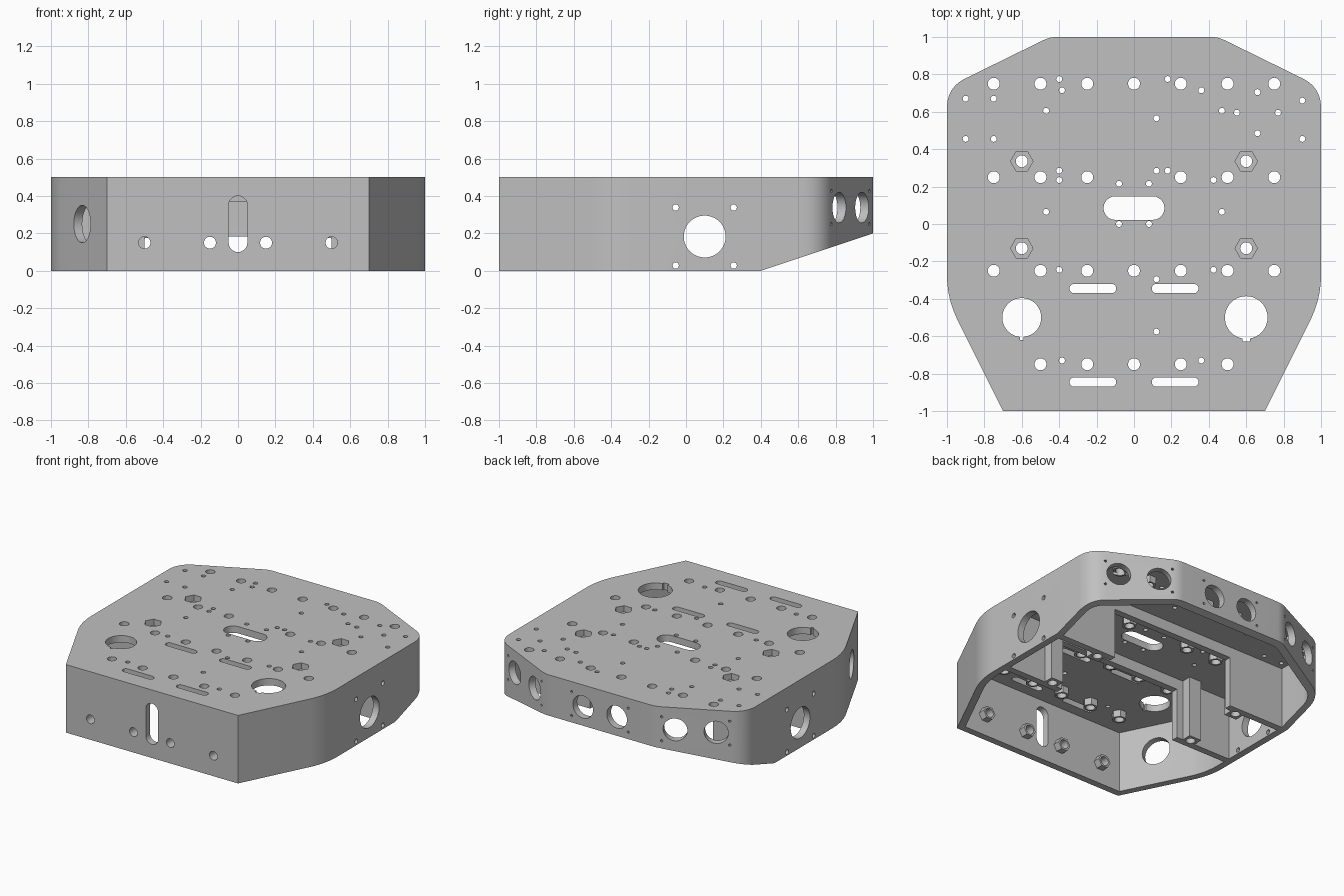
import bpy
import bmesh
from math import cos, sin, pi
from mathutils import Matrix, Vector

cube = bpy.data.objects.get("Cube")
if cube:
    bpy.data.objects.remove(cube, do_unlink=True)

grey = bpy.data.materials.new("plain_grey")
grey.use_nodes = True
COLOUR = (0.53, 0.53, 0.53, 1)
grey.diffuse_color = COLOUR
grey.node_tree.nodes["Principled BSDF"].inputs["Base Color"].default_value = COLOUR

WALL, HEIGHT = 0.05, 0.5
CEILING = HEIGHT - WALL


# Helpers: 2D profiles, prisms and booleans
def disc(r, n=32, cx=0, cy=0):
    return [(cx + r * cos(2 * pi * i / n), cy + r * sin(2 * pi * i / n)) for i in range(n)]


def rect(x0, x1, y0, y1):
    return [(x0, y0), (x1, y0), (x1, y1), (x0, y1)]


def slot(half, r, n=12):
    right = [(half + r * sin(pi * i / n), -r * cos(pi * i / n)) for i in range(n + 1)]
    return right + [(-x, -y) for x, y in right]


def prism(bm, profile, z0, z1, frame=Matrix()):
    low = [bm.verts.new(frame @ Vector((x, y, z0))) for x, y in profile]
    high = [bm.verts.new(frame @ Vector((x, y, z1))) for x, y in profile]
    faces = [bm.faces.new(low), bm.faces.new(high)]
    for i in range(len(low)):
        j = (i + 1) % len(low)
        faces.append(bm.faces.new((low[i], low[j], high[j], high[i])))
    bmesh.ops.recalc_face_normals(bm, faces=faces)


def at(x, y):
    return Matrix.Translation((x, y, 0))


def wall_frame(place, outward):
    # Local x runs along the wall, local y is up, local z points outward
    out, up = Vector(outward).normalized(), Vector((0, 0, 1))
    turn = Matrix((up.cross(out), up, out)).transposed().to_4x4()
    return Matrix.Translation(place) @ turn


def make(name, bm):
    mesh = bpy.data.meshes.new(name)
    bm.to_mesh(mesh)
    bm.free()
    obj = bpy.data.objects.new(name, mesh)
    bpy.context.collection.objects.link(obj)
    mesh.materials.append(grey)
    return obj


def combine(target, tool, operation):
    tool.hide_render = True
    mod = target.modifiers.new("combine", "BOOLEAN")
    mod.operation, mod.solver, mod.use_self = operation, "EXACT", True
    mod.object = tool
    graph = bpy.context.evaluated_depsgraph_get()
    mesh = bpy.data.meshes.new_from_object(target.evaluated_get(graph))
    target.modifiers.clear()
    target.data = mesh
    bpy.data.objects.remove(tool, do_unlink=True)


def rounded(corner, before, after, reach, n=10):
    c = Vector(corner)
    a = c + (Vector(before) - c).normalized() * reach
    b = c + (Vector(after) - c).normalized() * reach
    ts = [i / n for i in range(n + 1)]
    return [tuple(a * (1 - t) ** 2 + c * 2 * t * (1 - t) + b * t * t) for t in ts]


def inset(profile, d):
    result, n = [], len(profile)
    for i in range(n):
        p, q, r = (Vector(profile[(i + k) % n]) for k in (-1, 0, 1))
        e, f = (q - p).normalized(), (r - q).normalized()
        m, k = Vector((-e.y, e.x)), Vector((-f.y, f.x))
        result.append(tuple(q + (m + k) * d / (1 + m.dot(k))))
    return result


# Outline of the housing: straight nose, flared sides, chamfered back
nose, flare, shoulder, back = (0.7, -1), (1, -0.4), (1, 0.73), (0.45, 1)
half = [nose]
half += rounded(flare, nose, shoulder, 0.13)
half += rounded(shoulder, flare, back, 0.11)
half += rounded(back, shoulder, (0, 1), 0.04, 4)
outline = half + [(-x, y) for x, y in reversed(half)]

bm = bmesh.new()
prism(bm, outline, 0, HEIGHT)
housing = make("housing", bm)

bm = bmesh.new()
prism(bm, inset(outline, WALL), -0.1, CEILING)
combine(housing, make("cavity", bm), "DIFFERENCE")

# Threaded bolt positions
grid = [(x / 4, y) for y in (0.75, 0.25, -0.25, -0.75) for x in range(-3, 4)
        if not (y == 0.25 and x == 0) and not (y == -0.75 and abs(x) == 3)]
nose_bolts = [wall_frame((x, -1, 0.15), (0, -1, 0)) for x in (-0.5, -0.15, 0.15, 0.5)]
clamp_bolts = [(x, y) for x in (-0.6, 0.6) for y in (-0.13, 0.335)]

# Inner beams, motor walls, clamp posts and nut bosses
bm = bmesh.new()
for y0, y1 in ((-0.2, -0.15), (0.35, 0.4)):
    prism(bm, rect(-0.52, 0.52, y0, y1), 0.37, 0.47)
    for side in (-1, 1):
        ends = sorted((0.5 * side, 0.97 * side))
        prism(bm, rect(*ends, y0, y1), 0, 0.47)
for x, y in clamp_bolts:
    prism(bm, rect(-0.05, 0.05, -0.052, 0.052), 0, 0.47, at(x, y))
for x, y in grid:
    prism(bm, disc(0.05, 6), 0.4, 0.47, at(x, y))
for frame in nose_bolts:
    prism(bm, disc(0.05, 6), -0.1, -0.03, frame)
combine(housing, make("inner_supports", bm), "UNION")

# Holes through the deck
bm = bmesh.new()
for x, y in grid:
    prism(bm, disc(0.032, 20), 0.3, 0.6, at(x, y))
for x, y in clamp_bolts:
    prism(bm, disc(0.032, 20), -0.1, 0.6, at(x, y))
    prism(bm, disc(0.06, 6), 0.455, 0.6, at(x, y))
mirrored = [(0.9, 0.455), (0.47, 0.605), (0.47, 0.065), (0.08, 0.215), (0.08, 0)]
single = [(-0.9, 0.67), (-0.75, 0.67), (-0.75, 0.455), (-0.4, 0.775), (-0.385, 0.715),
          (0.18, 0.775), (0.36, 0.715), (0.12, 0.565), (0.55, 0.595), (0.66, 0.705),
          (0.66, 0.485), (0.77, 0.595), (0.9, 0.66), (-0.4, 0.285), (-0.4, 0.235),
          (0.12, 0.285), (0.18, 0.285), (0.425, 0.235), (-0.4, -0.245),
          (0.425, -0.245), (0.12, -0.295), (0.12, -0.575), (-0.385, -0.73), (0.36, -0.73)]
for x, y in single + mirrored + [(-x, y) for x, y in mirrored]:
    prism(bm, disc(0.016, 12), 0.35, 0.6, at(x, y))
prism(bm, slot(0.1, 0.063), 0.35, 0.6, at(0, 0.085))
for x in (-0.22, 0.22):
    for y in (-0.345, -0.845):
        prism(bm, slot(0.1, 0.025), 0.35, 0.6, at(x, y))
for x, r, notch in ((-0.6, 0.104, 0.01), (0.6, 0.114, 0.02)):
    prism(bm, disc(r, 40), 0.35, 0.6, at(x, -0.5))
    prism(bm, rect(-notch, notch, -r - 0.015, -r + 0.03), 0.34, 0.61, at(x, -0.5))

# Holes through the nose wall and the flared wall
for frame in nose_bolts:
    prism(bm, disc(0.032, 20), -0.15, 0.1, frame)
upright = Matrix.Rotation(pi / 2, 4, "Z")
nose_slot = wall_frame((0, -1, 0.25), (0, -1, 0)) @ upright
prism(bm, slot(0.1, 0.05), -0.1, 0.1, nose_slot)
prism(bm, disc(0.1, 40), -0.1, 0.1, wall_frame((-0.833, -0.734, 0.25), (-2, -1, 0)))

# Motor openings with four screw holes on each side
for side in (-1, 1):
    frame = wall_frame((side, 0.1, 0.183), (side, 0, 0))
    prism(bm, disc(0.112, 40), -0.1, 0.1, frame)
    for u in (-0.155, 0.155):
        for v in (-0.155, 0.155):
            prism(bm, disc(0.017, 12, u, v), -0.1, 0.1, frame)

# Paired sensor openings on the three back walls
for place, out in (((0, 1), (0, 1)), ((0.695, 0.88), (0.27, 0.55)), ((-0.695, 0.88), (-0.27, 0.55))):
    frame = wall_frame((*place, 0.338), (*out, 0))
    for s in (-1, 1):
        prism(bm, disc(0.082, 32, 0.138 * s), -0.12, 0.1, frame)
        for v in (-0.088, 0.088):
            prism(bm, disc(0.009, 8, 0.23 * s, v), -0.12, 0.1, frame)
combine(housing, make("holes", bm), "DIFFERENCE")

# Raised underside at the back
bm = bmesh.new()
side_on = Matrix(((0, 0, 1, 0), (1, 0, 0, 0), (0, 1, 0, 0), (0, 0, 0, 1)))
prism(bm, [(0.1, -0.1), (1.3, -0.1), (1.3, 0.3)], -1.5, 1.5, side_on)
combine(housing, make("underside_wedge", bm), "DIFFERENCE")

# Smooth curved walls, crisp edges
bpy.ops.object.select_all(action="DESELECT")
housing.select_set(True)
bpy.context.view_layer.objects.active = housing
bpy.ops.object.shade_smooth_by_angle(angle=pi / 7)
